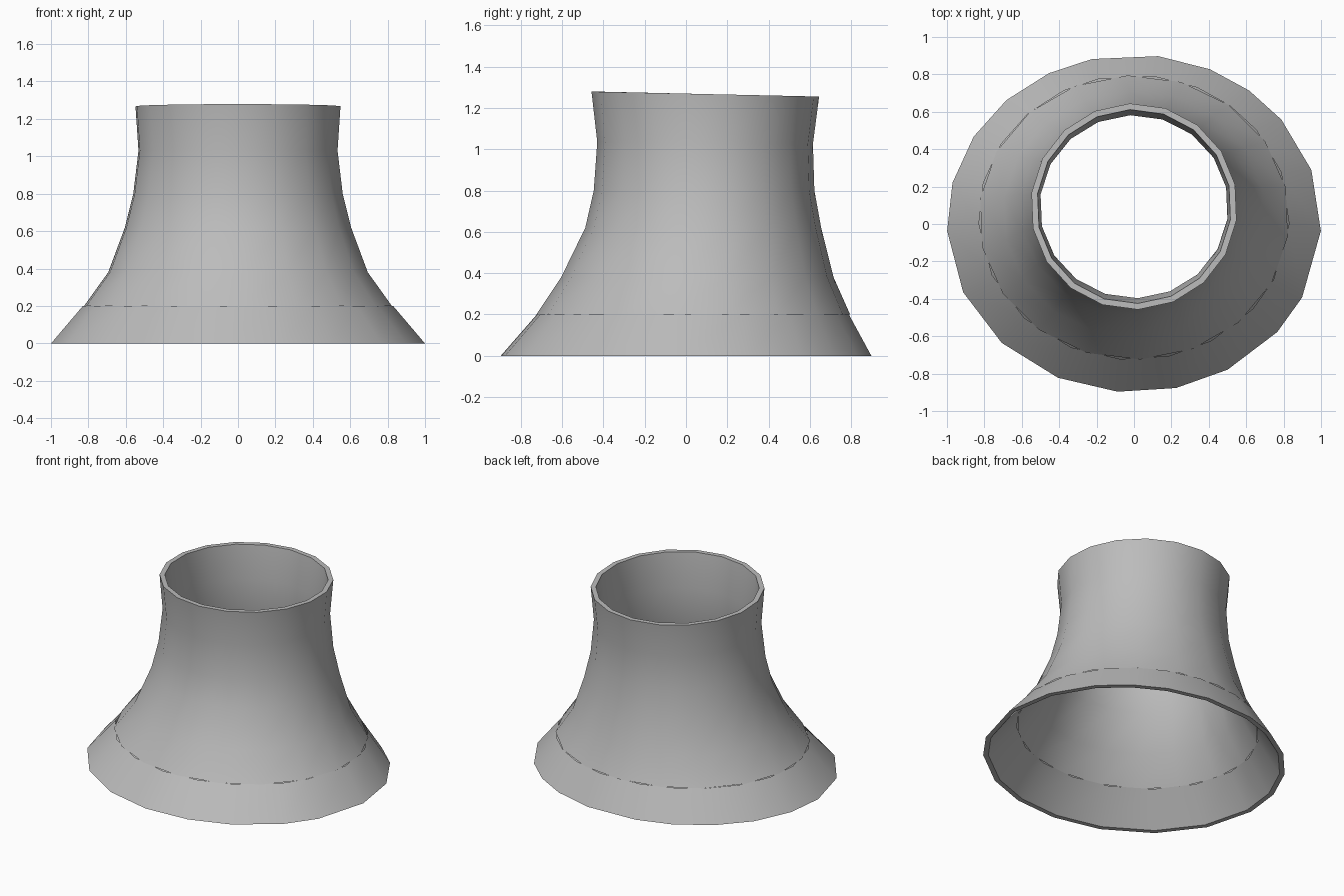
import bpy
import bmesh
from math import cos, sin, radians, pi

old = bpy.data.objects.get("Cube")
if old:
    bpy.data.objects.remove(old, do_unlink=True)

grey = bpy.data.materials.new("plain grey")
grey.use_nodes = True
colour = (0.5, 0.5, 0.5, 1)
grey.diffuse_color = colour
grey.node_tree.nodes["Principled BSDF"].inputs["Base Color"].default_value = colour

WALL = 0.033


def flared_tube(name, profile, angles, rim):
    """Loft oval rings (z, half width, front y, back y, tilt) into a walled tube."""
    bm = bmesh.new()

    def ring(z, half_width, front, back, tilt, inset):
        mid, depth = (front + back) / 2, (back - front) / 2
        return [bm.verts.new(((half_width - inset) * cos(a),
                              mid + (depth - inset) * sin(a),
                              z - tilt * sin(a))) for a in angles]

    outer = [ring(*p, 0) for p in profile]
    inner = [ring(*p, WALL) for p in profile]
    pairs = list(zip(outer, outer[1:]))
    pairs += [(b, a) for a, b in zip(inner, inner[1:])]
    # The open end gets a flat lip between both walls
    pairs.append((outer[-1], inner[-1]) if rim == "top" else (inner[0], outer[0]))
    n = len(angles)
    for low, high in pairs:
        for i in range(n):
            j = (i + 1) % n
            bm.faces.new((low[i], low[j], high[j], high[i]))

    mesh = bpy.data.meshes.new(name)
    bm.to_mesh(mesh)
    bm.free()
    mesh.materials.append(grey)
    obj = bpy.data.objects.new(name, mesh)
    bpy.context.collection.objects.link(obj)
    bpy.ops.object.select_all(action="DESELECT")
    obj.select_set(True)
    bpy.context.view_layer.objects.active = obj
    bpy.ops.object.shade_smooth_by_angle(angle=radians(40))
    return obj


# Tapered neck, leaning slightly to the back with a tilted mouth
neck = [
    (0.2, 0.83, -0.725, 0.795, 0),
    (0.38, 0.70, -0.605, 0.715, 0),
    (0.62, 0.61, -0.488, 0.655, 0),
    (0.8, 0.565, -0.447, 0.622, 0),
    (1.03, 0.537, -0.43, 0.615, 0.005),
    (1.267, 0.553, -0.458, 0.645, 0.012),
]
sides = 18
flared_tube("neck", neck, [pi / 2 + 0.04 + 2 * pi * i / sides for i in range(sides)], "top")

# Wide skirt with uneven facets
skirt = [
    (0, 1.0, -0.9, 0.905, 0),
    (0.2, 0.83, -0.725, 0.795, 0),
]
facets = [-2.5, 18.5, 38, 52, 66, 82.5, 103, 117, 133, 149, 166,
          182.5, 204, 225, 246, 265, 283, 300, 320, 334]
flared_tube("skirt", skirt, [radians(a) for a in facets], "bottom")
